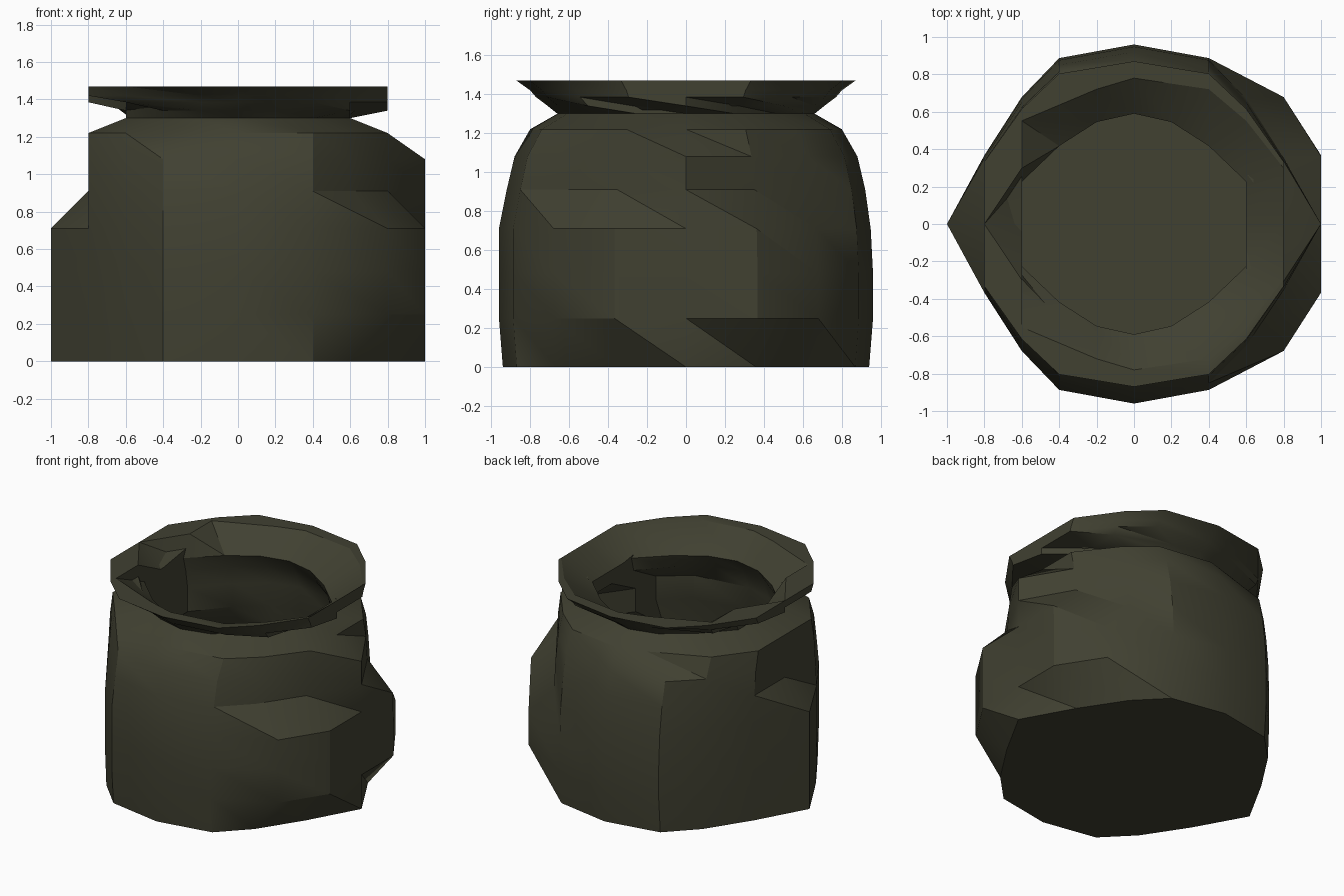
import bpy
import bmesh
import math

if "Cube" in bpy.data.objects:
    bpy.data.objects.remove(bpy.data.objects["Cube"], do_unlink=True)

SIDES = 16
STEP = 0.2      # sideways positions snap to this grid, giving the stepped flanks
SHIFT = 0.026   # small offset before snapping, so the two flanks differ

# One colour for the whole pot
clay = bpy.data.materials.new("dark_olive_clay")
clay.use_nodes = True
clay.diffuse_color = (0.052, 0.052, 0.031, 1)
clay.node_tree.nodes["Principled BSDF"].inputs["Base Color"].default_value = (0.052, 0.052, 0.031, 1)

# Profile as (front radius, back radius, height): outside, rim, then inside
profile = [
    (0.94, 0.94, 0.0), (0.96, 0.96, 0.25), (0.96, 0.96, 0.48),
    (0.96, 0.948, 0.71), (0.92, 0.92, 0.91), (0.88, 0.88, 1.08),
    (0.80, 0.80, 1.22), (0.66, 0.66, 1.30),                          # shoulder, neck
    (0.71, 0.71, 1.34), (0.77, 0.77, 1.385), (0.80, 0.80, 1.42),
    (0.87, 0.87, 1.47), (0.78, 0.78, 1.47),                          # flared rim
    (0.59, 0.59, 1.32), (0.66, 0.66, 1.22), (0.72, 0.72, 1.08),
    (0.72, 0.72, 0.91), (0.84, 0.84, 0.70), (0.84, 0.84, 0.10),      # hollow
]


def snap(x):
    return round((x + SHIFT) / STEP) * STEP


def make_ring(bm, front, back, z):
    ring = []
    for i in range(SIDES):
        a = 2 * math.pi * i / SIDES
        r = back if 0 < i < SIDES // 2 else front
        ring.append(bm.verts.new((snap(r * math.cos(a)), r * math.sin(a), z)))
    return ring


bm = bmesh.new()
rings = [make_ring(bm, *p) for p in profile]

# Walls, every panel split along the same diagonal
for low, high in zip(rings, rings[1:]):
    for i in range(SIDES):
        j = (i + 1) % SIDES
        bm.faces.new((low[i], low[j], high[i]))
        bm.faces.new((low[j], high[j], high[i]))

# Underside and inner floor
bm.faces.new(list(reversed(rings[0])))
bm.faces.new(rings[-1])

# Remove slivers where snapped points fall together
bmesh.ops.remove_doubles(bm, verts=bm.verts[:], dist=0.0005)
bmesh.ops.recalc_face_normals(bm, faces=bm.faces[:])

mesh = bpy.data.meshes.new("pot")
bm.to_mesh(mesh)
bm.free()
mesh.materials.append(clay)
pot = bpy.data.objects.new("pot", mesh)
bpy.context.collection.objects.link(pot)

bpy.ops.object.select_all(action='DESELECT')
pot.select_set(True)
bpy.context.view_layer.objects.active = pot
bpy.ops.object.shade_smooth_by_angle(angle=math.radians(30))
